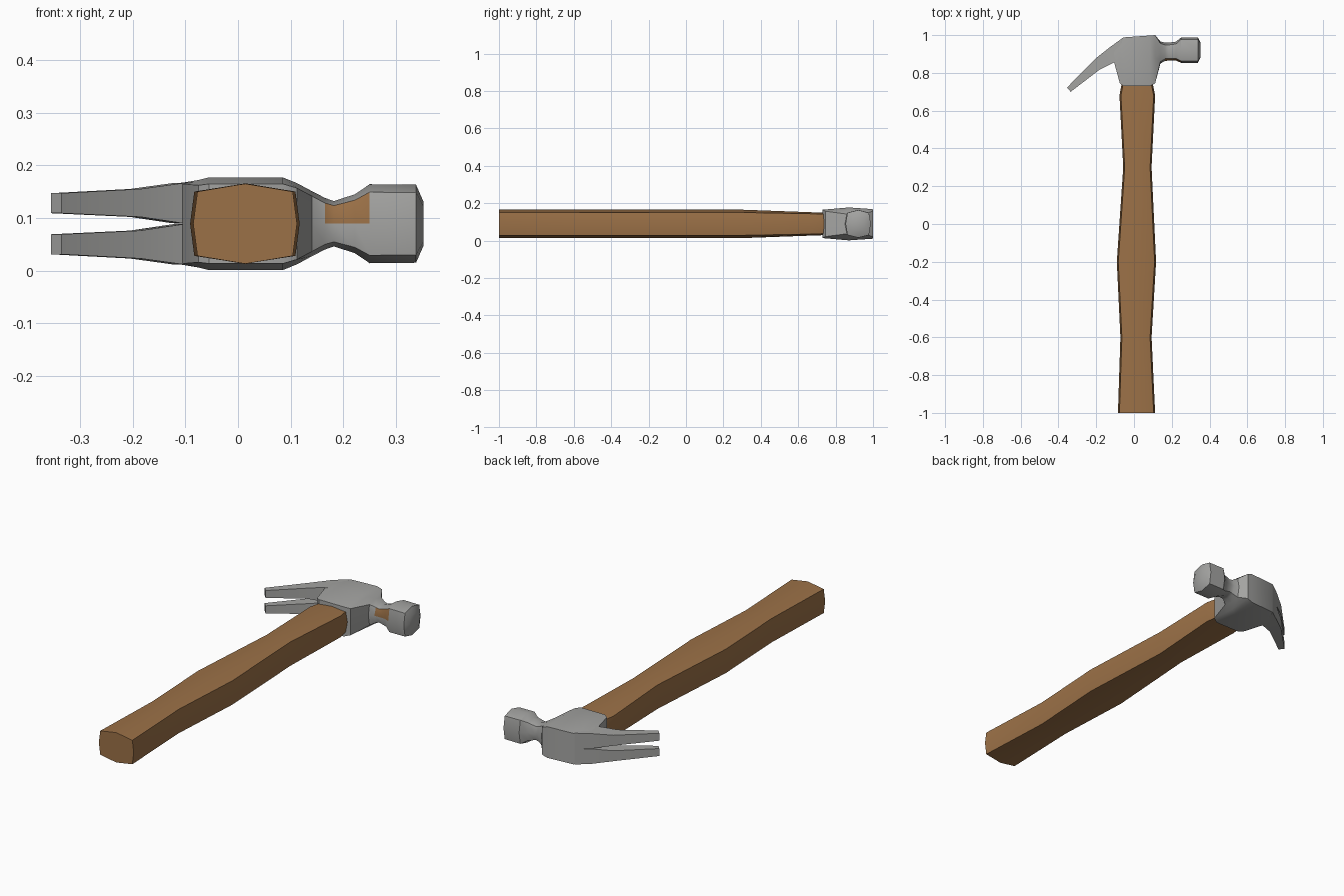
import bpy, bmesh, math

ZC = 0.089  # height of the hammer's mid plane


def material(name, rgb):
    m = bpy.data.materials.new(name)
    m.diffuse_color = (*rgb, 1)
    return m


wood = material("brown wood", (0.33, 0.165, 0.063))
steel = material("grey steel", (0.37, 0.37, 0.36))


def loft(name, rings, mats, rule=None, angle=35):
    """Skin a list of equal-length point rings and cap both ends."""
    bm = bmesh.new()
    rows = [[bm.verts.new(p) for p in ring] for ring in rings]
    n = len(rings[0])
    for i, (a, b) in enumerate(zip(rows, rows[1:])):
        for j in range(n):
            k = (j + 1) % n
            f = bm.faces.new((a[j], a[k], b[k], b[j]))
            if rule and rule(i, j):
                f.material_index = 1
    bm.faces.new(rows[0])
    bm.faces.new(rows[-1])
    bmesh.ops.recalc_face_normals(bm, faces=bm.faces)
    mesh = bpy.data.meshes.new(name)
    bm.to_mesh(mesh)
    bm.free()
    for m in mats:
        mesh.materials.append(m)
    ob = bpy.data.objects.new(name, mesh)
    bpy.context.collection.objects.link(ob)
    bpy.ops.object.select_all(action='DESELECT')
    ob.select_set(True)
    bpy.context.view_layer.objects.active = ob
    bpy.ops.object.shade_smooth_by_angle(angle=math.radians(angle))
    return ob


# Handle: eight-sided sections (y, left x, right x, half height, corner height)
def handle_ring(y, x0, x1, h, c):
    xm, i = (x0 + x1) / 2, 0.008
    top = [(x1, 0), (x1 - i, c), (xm, h), (x0 + i, c)]
    low = [(x0, 0), (x0 + i, -c), (xm, -h), (x1 - i, -c)]
    return [(x, y, ZC + z) for x, z in top + low]


handle = [(-1.0, -0.085, 0.112, 0.076, 0.061),
          (-0.6, -0.072, 0.093, 0.076, 0.061),
          (-0.2, -0.091, 0.117, 0.076, 0.061),
          (0.3, -0.057, 0.093, 0.076, 0.061),
          (0.68, -0.077, 0.112, 0.062, 0.054),
          (0.74, -0.066, 0.100, 0.060, 0.052),
          (0.80, -0.060, 0.095, 0.058, 0.050)]
loft("handle", [handle_ring(*s) for s in handle], [wood], angle=45)


# Head: sections along x
# (x, low y, high y, mid y, half height, corner inset, top corner, low corner)
def head_ring(x, y0, y1, ym, h, c, kt, kl):
    half = [(y1, 0), (y1 - c, kt * h), (ym, h), (y0 + c, kl * h), (y0, 0)]
    low = [(y, -z) for y, z in half[3:0:-1]]
    return [(x, y, ZC + z) for y, z in half + low]


head = [(-0.105, 0.855, 0.950, 0.900, 0.078, 0.0, 0.97, 0.97),
        (-0.075, 0.745, 0.974, 0.870, 0.083, 0.0, 0.93, 0.88),
        (-0.055, 0.730, 0.988, 0.870, 0.088, 0.0, 0.90, 0.86),
        (0.085, 0.730, 0.998, 0.870, 0.088, 0.0, 0.90, 0.86),
        (0.112, 0.745, 1.000, 0.880, 0.077, 0.0, 0.90, 0.88),
        (0.140, 0.850, 0.966, 0.910, 0.062, 0.010, 0.85, 0.85),
        (0.165, 0.863, 0.960, 0.912, 0.049, 0.012, 0.80, 0.80),
        (0.182, 0.865, 0.960, 0.913, 0.043, 0.012, 0.80, 0.80),
        (0.222, 0.865, 0.965, 0.915, 0.056, 0.012, 0.80, 0.80),
        (0.250, 0.853, 0.988, 0.921, 0.075, 0.010, 0.80, 0.80),
        (0.338, 0.853, 0.988, 0.921, 0.074, 0.010, 0.80, 0.80),
        (0.352, 0.880, 0.962, 0.921, 0.042, 0.006, 0.80, 0.80)]
# brown patch on the upper handle side of the neck
loft("head", [head_ring(*s) for s in head], [steel, wood],
     rule=lambda i, j: i in (6, 7, 8) and j == 3)

# Claw: two tapering prongs (outer x, y, inner x, y, slit offset, outer offset)
claw = [(-0.060, 0.985, -0.080, 0.850, 0.000, 0.080),
        (-0.125, 0.938, -0.105, 0.855, 0.001, 0.077),
        (-0.205, 0.875, -0.185, 0.815, 0.013, 0.066),
        (-0.355, 0.722, -0.335, 0.700, 0.020, 0.058)]
for side, label in ((1, "upper"), (-1, "lower")):
    rings = [[(ox, oy, ZC + side * a), (ox, oy, ZC + side * b),
              (ix, iy, ZC + side * b), (ix, iy, ZC + side * a)]
             for ox, oy, ix, iy, a, b in claw]
    loft(label + "_claw_prong", rings, [steel], angle=30)
